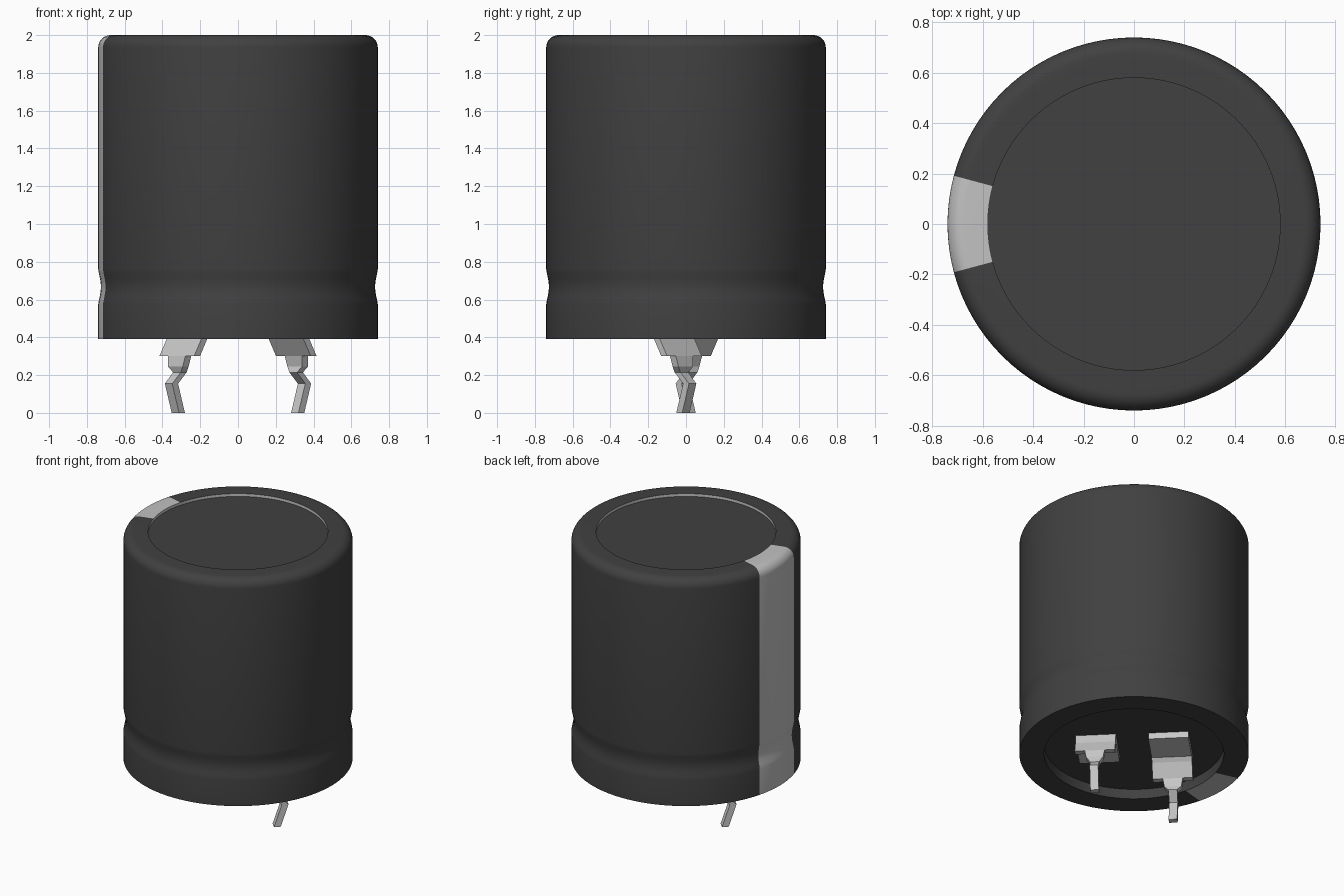
import bpy, bmesh, math
from mathutils import Vector

cube = bpy.data.objects.get("Cube")
if cube:
    bpy.data.objects.remove(cube, do_unlink=True)


def material(name, value):
    m = bpy.data.materials.new(name)
    colour = (value, value, value, 1)
    m.diffuse_color = colour
    m.use_nodes = True
    bsdf = next(n for n in m.node_tree.nodes if n.type == 'BSDF_PRINCIPLED')
    bsdf.inputs["Base Color"].default_value = colour
    bsdf.inputs["Roughness"].default_value = 0.6
    return m


BLACK = material("sleeve black", 0.052)
STRIPE = material("stripe grey", 0.54)
METAL = material("pin metal", 0.58)


def add_object(name, bm, mats):
    bmesh.ops.recalc_face_normals(bm, faces=bm.faces)
    me = bpy.data.meshes.new(name)
    bm.to_mesh(me)
    bm.free()
    for m in mats:
        me.materials.append(m)
    ob = bpy.data.objects.new(name, me)
    bpy.context.collection.objects.link(ob)
    return ob


def smooth(ob):
    bpy.ops.object.select_all(action='DESELECT')
    ob.select_set(True)
    bpy.context.view_layer.objects.active = ob
    bpy.ops.object.shade_smooth_by_angle(angle=math.radians(35))


# Can: one turned profile of (radius, height), from recessed base to recessed lid
R, RIM, BASE, TOP, ROUND = 0.74, 0.58, 0.39, 2.0, 0.065
LID, FLOOR = TOP - 0.02, 0.46
profile = [(0, FLOOR), (RIM, FLOOR), (RIM, BASE), (R, BASE), (R, 0.575)]
for i in range(1, 12):                       # pressed groove
    t = i / 12
    profile.append((R - 0.014 * math.sin(math.pi * t) ** 1.3, 0.575 + 0.185 * t))
profile.append((R, 0.76))
for i in range(9):                           # rounded shoulder
    a = math.pi / 2 * i / 8
    profile.append((R - ROUND + ROUND * math.cos(a), TOP - ROUND + ROUND * math.sin(a)))
profile += [(RIM, TOP), (RIM, LID), (0, LID)]

bm = bmesh.new()
verts = [bm.verts.new((r, 0, z)) for r, z in profile]
edges = [bm.edges.new(pair) for pair in zip(verts, verts[1:])]
bmesh.ops.spin(bm, geom=verts + edges, cent=(0, 0, 0), axis=(0, 0, 1),
               angle=2 * math.pi, steps=96, use_merge=True)
bmesh.ops.remove_doubles(bm, verts=bm.verts, dist=1e-5)
for f in bm.faces:
    c = f.calc_center_median()
    radius = math.hypot(c.x, c.y)
    off_axis = abs(math.atan2(c.y, -c.x))
    if radius > RIM + 0.005 and off_axis < math.radians(15):
        f.material_index = 1                 # polarity stripe
    elif abs(radius - RIM) < 0.003 and LID < c.z < TOP:
        f.material_index = 2                 # bare edge around the lid
can = add_object("can", bm, [BLACK, STRIPE, METAL])
smooth(can)

# Pins: flat strip stations (forward, height, half-thickness forward, up, width)
T = 0.022
stations = [
    (-0.14, 0.437, 0, T, 0.26),
    (0.125, 0.437, T, T, 0.26),
    (0.148, 0.39, T, 0, 0.26),
    (0.202, 0.30, T, 0, 0.26),
    (0.202, 0.30, T, 0, 0.13),
    (0.212, 0.245, T, 0, 0.11),
    (0.200, 0.215, T, 0, 0.058),
    (0.263, 0.155, T, 0, 0.055),
    (0.212, 0.0, T, 0, 0.055),
]
SIDE = 0.235


def make_pin(name, sign):
    u = Vector((1, -1, 0)).normalized() * sign
    n = Vector((1, 1, 0)).normalized() * sign
    up = Vector((0, 0, 1))
    bm = bmesh.new()
    previous = None
    for fwd, z, dn, dz, w in stations:
        ring = [bm.verts.new(n * (fwd + s * dn) + up * (z + s * dz) + u * (SIDE + k * w / 2))
                for s, k in ((1, -1), (1, 1), (-1, 1), (-1, -1))]
        if previous:
            for i in range(4):
                j = (i + 1) % 4
                bm.faces.new((previous[i], previous[j], ring[j], ring[i]))
        else:
            bm.faces.new(ring)
        previous = ring
    bm.faces.new(previous)
    add_object(name, bm, [METAL])


make_pin("left_pin", 1)
make_pin("right_pin", -1)
